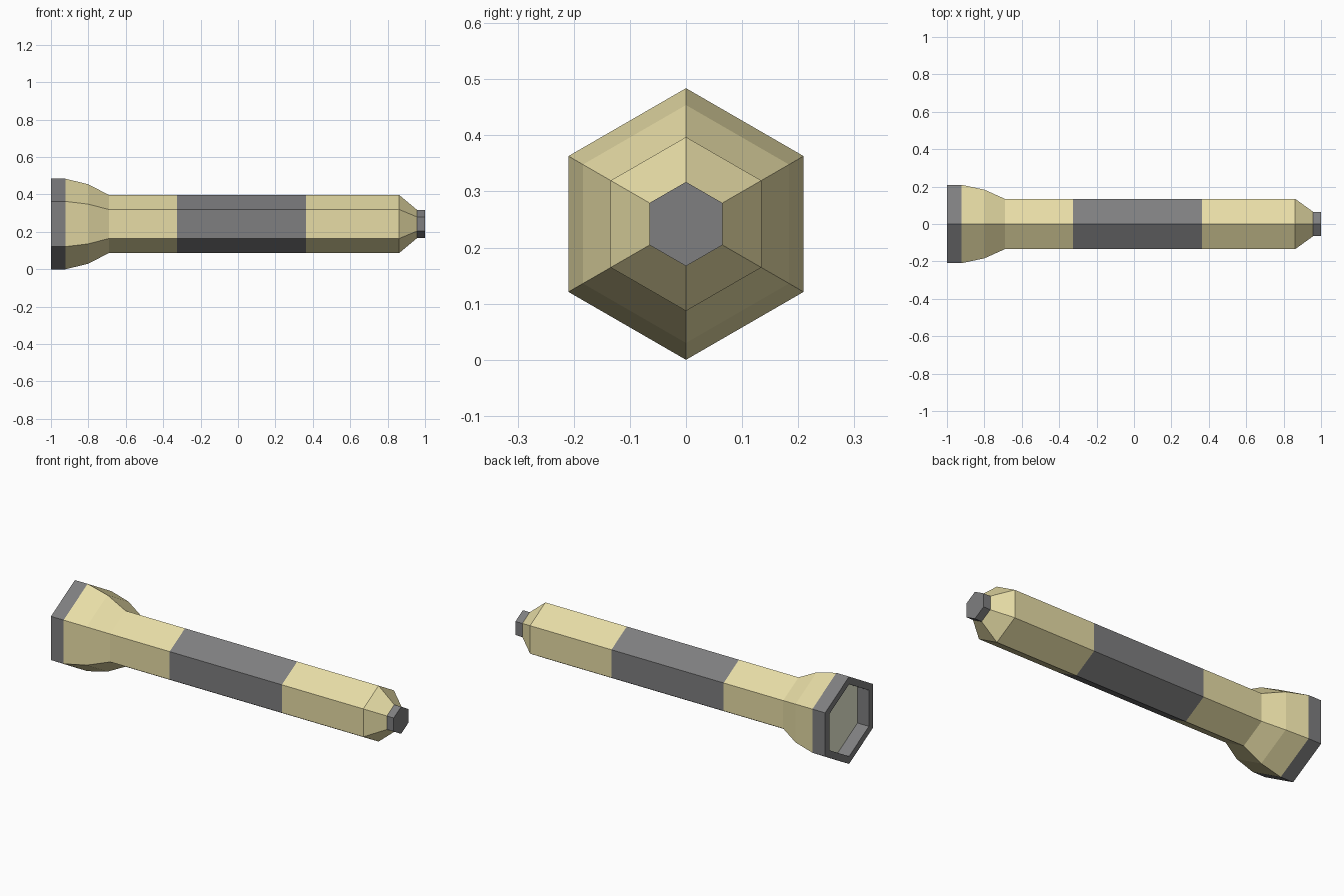
import bpy
import bmesh
from math import sin, cos, tau

if "Cube" in bpy.data.objects:
    bpy.data.objects.remove(bpy.data.objects["Cube"])

SIDES = 6
AXIS_Z = 0.242


def material(name, rgb):
    m = bpy.data.materials.new(name)
    m.diffuse_color = (*rgb, 1)
    m.use_nodes = True
    m.node_tree.nodes["Principled BSDF"].inputs["Base Color"].default_value = m.diffuse_color
    return m


cream = material("cream", (0.80, 0.72, 0.38))
grey = material("dark_grey", (0.21, 0.21, 0.215))
glass = material("pale_glass", (0.85, 0.88, 0.67))


def hex_lathe(name, profile, mat, cap_start=False, cap_end=False):
    """Sweep an (x, radius) profile around the long axis with six flat sides."""
    bm = bmesh.new()
    rings = [[bm.verts.new((x, r * sin(tau * i / SIDES), AXIS_Z + r * cos(tau * i / SIDES)))
              for i in range(SIDES)] for x, r in profile]
    for a, b in zip(rings, rings[1:]):
        for i in range(SIDES):
            j = (i + 1) % SIDES
            bm.faces.new((a[i], b[i], b[j], a[j]))
    if cap_start:
        bm.faces.new(rings[0])
    if cap_end:
        bm.faces.new(rings[-1][::-1])
    mesh = bpy.data.meshes.new(name)
    bm.to_mesh(mesh)
    bm.free()
    mesh.materials.append(mat)
    obj = bpy.data.objects.new(name, mesh)
    bpy.context.collection.objects.link(obj)
    return obj


# Recessed lens and the bezel ring around it
hex_lathe("lens", [(-0.93, 0.20)], glass, cap_start=True)
hex_lathe("bezel", [(-0.93, 0.20), (-1.0, 0.20), (-1.0, 0.242), (-0.922, 0.242)], grey)

# Flared head running into the front of the barrel
hex_lathe("head", [(-0.922, 0.242), (-0.80, 0.212), (-0.69, 0.155), (-0.325, 0.155)], cream)

# Flush grip band
hex_lathe("grip", [(-0.325, 0.155), (0.363, 0.155)], grey)

# Rear barrel with tapered end
hex_lathe("rear_barrel", [(0.363, 0.155), (0.862, 0.155), (0.958, 0.075)], cream)

# Tail button
hex_lathe("tail_button", [(0.958, 0.075), (1.0, 0.075)], grey, cap_end=True)
